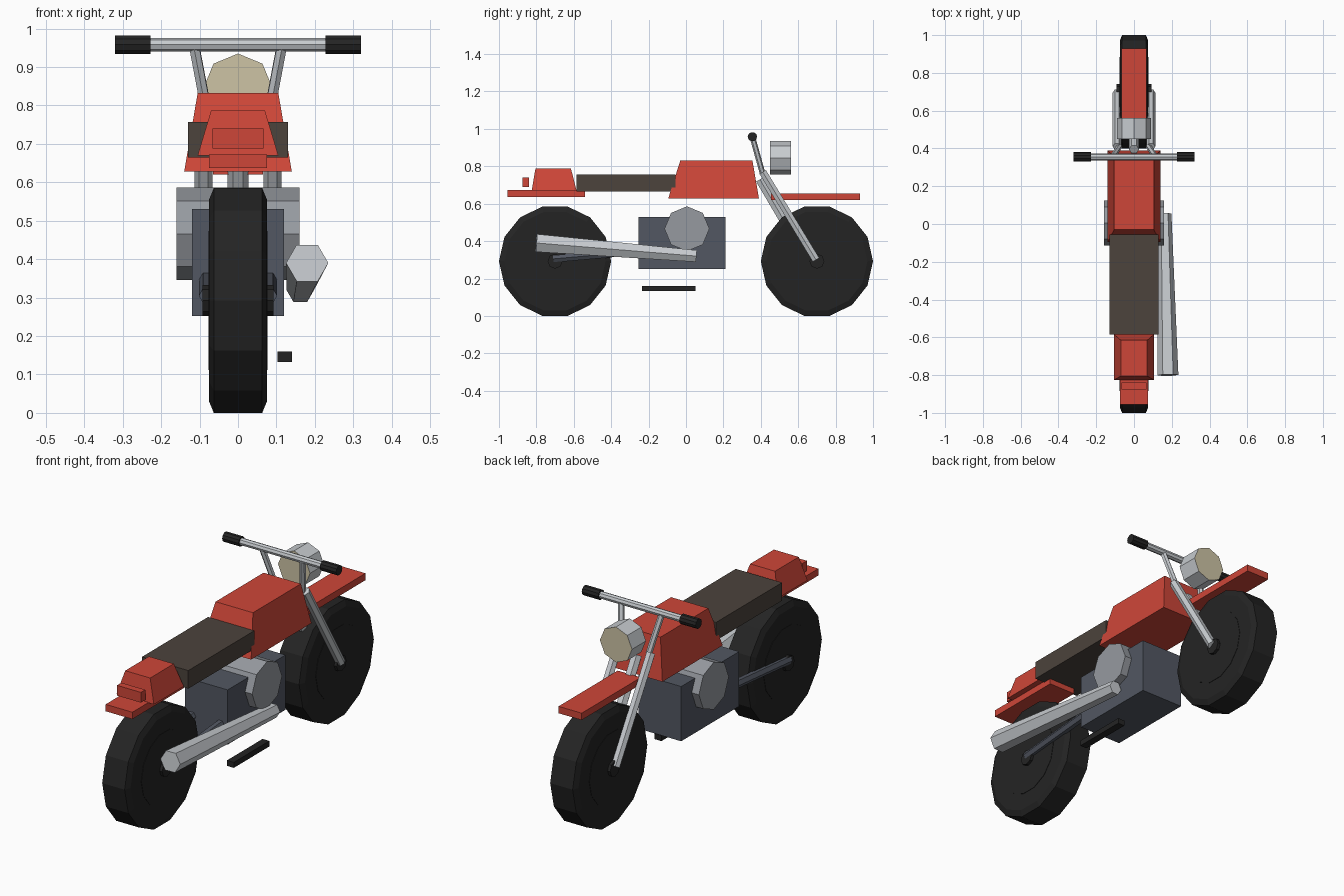
import bpy, bmesh, math
from mathutils import Vector

if "Cube" in bpy.data.objects:
    bpy.data.objects.remove(bpy.data.objects["Cube"])


def srgb(r, g, b):
    return tuple(((c / 255 + 0.055) / 1.055) ** 2.4 for c in (r, g, b)) + (1,)


def mat(name, *rgb):
    m = bpy.data.materials.new(name)
    m.diffuse_color = srgb(*rgb)
    m.use_nodes = True
    m.node_tree.nodes["Principled BSDF"].inputs["Base Color"].default_value = m.diffuse_color
    return m


RED = mat("red paint", 206, 70, 56)
SEAT = mat("seat brown", 76, 67, 60)
TYRE = mat("tyre black", 36, 36, 36)
SLATE = mat("engine slate", 82, 87, 98)
ALU = mat("aluminium", 150, 154, 160)
CHROME = mat("chrome", 200, 204, 208)
LENS = mat("lens cream", 205, 195, 165)


def finish(name, bm, *mats):
    bmesh.ops.recalc_face_normals(bm, faces=bm.faces)
    me = bpy.data.meshes.new(name)
    bm.to_mesh(me)
    bm.free()
    for m in mats:
        me.materials.append(m)
    ob = bpy.data.objects.new(name, me)
    bpy.context.collection.objects.link(ob)
    return ob


def loft(name, p, q, rings, n, *mats):
    """Round part from p to q; rings are (fraction, radius). Caps use the last material."""
    p, q = Vector(p), Vector(q)
    d = (q - p).normalized()
    u = d.cross(Vector((0, 0, 1))).normalized()
    v = u.cross(d)
    bm = bmesh.new()
    loops = [[bm.verts.new(p.lerp(q, t) + r * (math.cos(a) * u + math.sin(a) * v))
              for a in (2 * math.pi * i / n for i in range(n))] for t, r in rings]
    for a, b in zip(loops, loops[1:]):
        for i in range(n):
            j = (i + 1) % n
            bm.faces.new((a[i], a[j], b[j], b[i]))
    for cap in (loops[0], loops[-1]):
        bm.faces.new(cap).material_index = len(mats) - 1
    return finish(name, bm, *mats)


def tube(name, p, q, r, n, *mats, r2=None):
    return loft(name, p, q, [(0, r), (1, r2 or r)], n, *mats)


def block(name, hw, y, z, m, top_hw=None, top_y=None):
    """Box centred on x = 0, with an optional narrower top."""
    bm = bmesh.new()
    lo, hi = [[bm.verts.new((x, yy, h)) for x, yy in
               ((-w, ys[0]), (w, ys[0]), (w, ys[1]), (-w, ys[1]))]
              for w, ys, h in ((hw, y, z[0]), (top_hw or hw, top_y or y, z[1]))]
    bm.faces.new(lo)
    bm.faces.new(hi)
    for i in range(4):
        j = (i + 1) % 4
        bm.faces.new((lo[i], lo[j], hi[j], hi[i]))
    return finish(name, bm, m)


# wheels with flush rim discs and hubs
AXLE = 0.2925
for label, y in (("front", 0.7), ("rear", -0.7)):
    def across(part, w, rings, n):
        loft(f"{label}_{part}", (-w, y, AXLE), (w, y, AXLE), rings, n, TYRE)
    across("wheel", 0.075, [(0, 0.27), (0.08, 0.3), (0.92, 0.3), (1, 0.27)], 14)
    across("rim", 0.077, [(0, 0.185), (1, 0.185)], 14)
    across("hub", 0.092, [(0, 0.04), (1, 0.04)], 8)

# body
block("fuel_tank", 0.14, (-0.095, 0.39), (0.628, 0.832), RED, 0.105, (-0.03, 0.355))
block("seat", 0.13, (-0.585, -0.055), (0.665, 0.757), SEAT)
block("tail_cowl", 0.105, (-0.825, -0.585), (0.67, 0.787), RED, 0.07, (-0.805, -0.615))
block("rear_fender", 0.075, (-0.955, -0.54), (0.637, 0.672), RED)
block("front_fender", 0.065, (0.455, 0.93), (0.62, 0.655), RED)
block("tail_light", 0.067, (-0.875, -0.84), (0.688, 0.74), RED)

# engine
block("engine_block", 0.12, (-0.255, 0.21), (0.252, 0.53), SLATE)
tube("engine_cover", (-0.16, 0.005, 0.466), (0.16, 0.005, 0.466), 0.12, 8, ALU)

# exhaust and foot peg, right side only
tube("exhaust", (0.162, 0.055, 0.32), (0.18, -0.8, 0.39), 0.036, 6, CHROME, r2=0.055)
peg = block("foot_peg", 0.019, (-0.235, 0.05), (0.132, 0.16), TYRE)
peg.location.x = 0.122

# fork, risers, swing arm and grips on both sides
for side, s in (("left", -1), ("right", 1)):
    tube(f"{side}_fork", (s * 0.09, 0.695, 0.3), (s * 0.09, 0.41, 0.77), 0.023, 6, CHROME)
    tube(f"{side}_riser", (s * 0.077, 0.41, 0.76), (s * 0.113, 0.357, 0.95), 0.015, 6, CHROME)
    tube(f"{side}_swing_arm", (s * 0.08, -0.71, 0.305), (s * 0.08, -0.2, 0.35), 0.022, 6, SLATE)
    tube(f"{side}_grip", (s * 0.228, 0.355, 0.958), (s * 0.32, 0.355, 0.958), 0.025, 10, TYRE)

# steering stem, handlebar and headlight
tube("steering_stem", (0, 0.395, 0.73), (0, 0.53, 0.5), 0.027, 6, CHROME)
tube("handlebar", (-0.318, 0.355, 0.958), (0.318, 0.355, 0.958), 0.018, 8, CHROME)
tube("headlight", (0, 0.45, 0.845), (0, 0.562, 0.845), 0.09, 8, CHROME, LENS)
